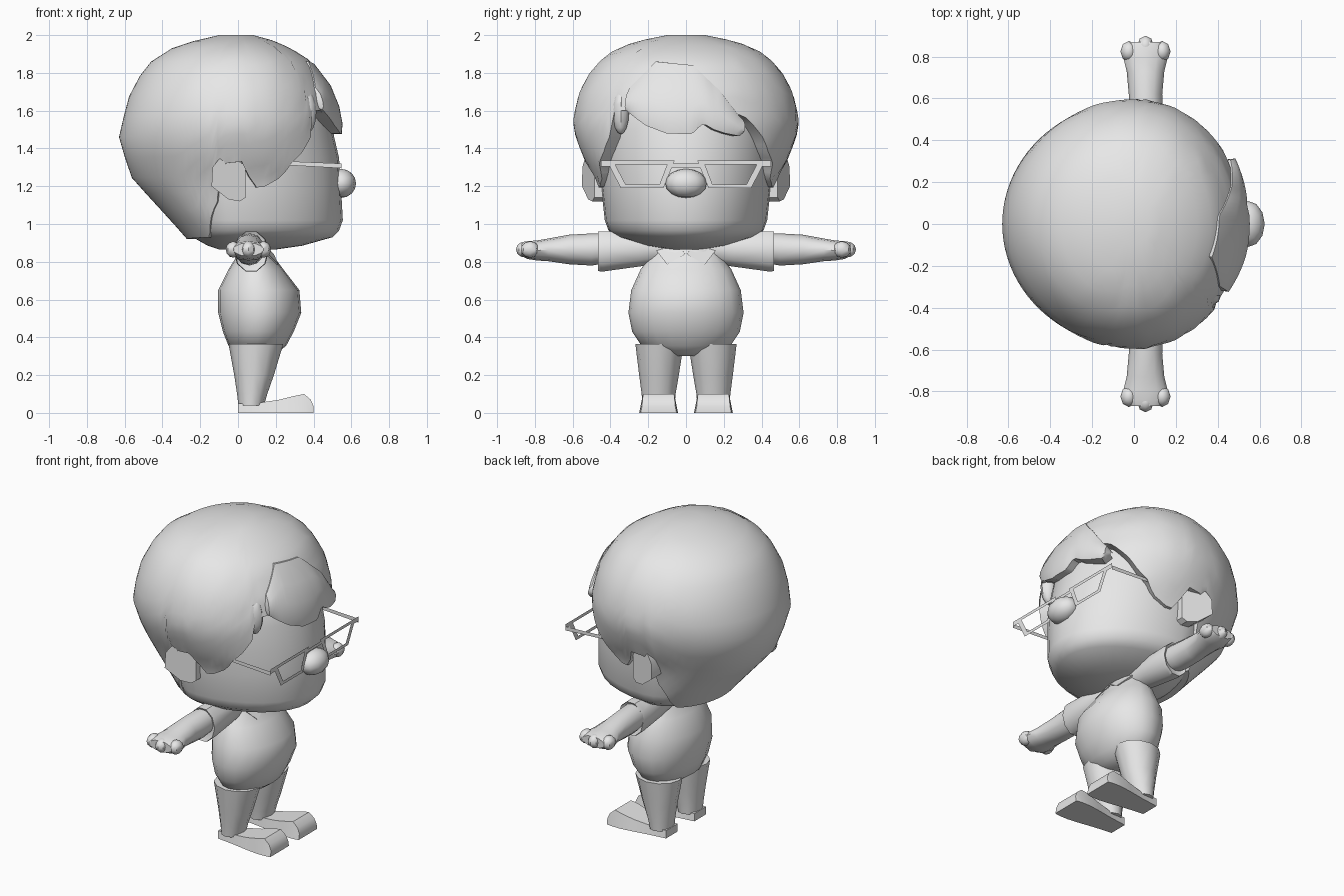
import bpy, bmesh, math
from mathutils import Vector

if "Cube" in bpy.data.objects:
    bpy.data.objects.remove(bpy.data.objects["Cube"])

grey = bpy.data.materials.new("plain grey")
grey.diffuse_color = (0.8, 0.8, 0.8, 1)
grey.use_nodes = True
grey.node_tree.nodes["Principled BSDF"].inputs["Base Color"].default_value = grey.diffuse_color


def build(name, verts, faces, weld=True):
    me = bpy.data.meshes.new(name)
    me.from_pydata([tuple(v) for v in verts], [], faces)
    bm = bmesh.new()
    bm.from_mesh(me)
    if weld:
        bmesh.ops.remove_doubles(bm, verts=bm.verts, dist=0.0005)
        bmesh.ops.recalc_face_normals(bm, faces=bm.faces)
    bm.to_mesh(me)
    bm.free()
    me.materials.append(grey)
    ob = bpy.data.objects.new(name, me)
    bpy.context.collection.objects.link(ob)
    return ob


def loft(name, rings, closed=True, caps=(True, True)):
    n = len(rings[0])
    verts = [p for r in rings for p in r]
    faces = []
    for i in range(len(rings) - 1):
        for j in range(n if closed else n - 1):
            k = (j + 1) % n
            faces.append((i * n + j, i * n + k, (i + 1) * n + k, (i + 1) * n + j))
    if caps[0]:
        faces.append(tuple(range(n))[::-1])
    if caps[1]:
        faces.append(tuple(range(len(verts) - n, len(verts))))
    return build(name, verts, faces)


def interp(table, t):
    # linear lookup in rows of (key, value, value, ...)
    if t <= table[0][0]:
        return table[0][1:]
    for a, b in zip(table, table[1:]):
        if t <= b[0]:
            f = (t - a[0]) / (b[0] - a[0])
            return [u + (v - u) * f for u, v in zip(a[1:], b[1:])]
    return table[-1][1:]


def circle(n, fn):
    return [fn(math.cos(2 * math.pi * i / n), math.sin(2 * math.pi * i / n)) for i in range(n)]


def level(z, xb, xf, ry, n):
    # horizontal ring with separate back and front depth
    return circle(n, lambda c, s: (c * (xf if c > 0 else -xb), s * ry, z))


def blob(name, loc, radii, seg=12, rings=8):
    rows = []
    for i in range(rings + 1):
        a = math.pi * i / rings
        rows.append(circle(seg, lambda c, s: (loc[0] + radii[0] * c * math.sin(a),
                                              loc[1] + radii[1] * s * math.sin(a),
                                              loc[2] - radii[2] * math.cos(a))))
    return loft(name, rows, caps=(False, False))


# Head: rounded jaw, upper part hidden in the hair
FACE = [(.865, -.1, .2, .1), (.885, -.16, .34, .22), (.93, -.24, .5, .36), (.965, -.27, .535, .41),
        (1.02, -.3, .555, .43), (1.2, -.4, .545, .45), (1.35, -.42, .535, .46),
        (1.5, -.42, .5, .46), (1.65, -.4, .46, .44), (1.75, -.3, .35, .35)]
loft("head", [level(*r, 32) for r in FACE])

# Hair shell: depth and width by height, hem height by angle
HAIR = [(.92, .27, .5, .37), (1.0, .34, .56, .425), (1.24, .56, .57, .48), (1.32, .59, .565, .53),
        (1.46, .63, .535, .585), (1.55, .61, .525, .6), (1.7, .57, .49, .565), (1.8, .51, .43, .51),
        (1.86, .46, .39, .46), (1.93, .35, .28, .37), (1.97, .23, .19, .25), (2.0, .1, .08, .1)]
HEM = [(0, 1.58), (30, 1.58), (36, 1.53), (45, 1.45), (52, 1.38), (60, 1.32), (66, 1.25), (79, 1.18),
       (84, 1.25), (88, 1.33), (99, 1.32), (104, 1.12), (112, 1.04), (122, .93), (180, .92)]


def hair_point(deg, z, k=1.0):
    xb, xf, ry = interp(HAIR, z)
    c, s = math.cos(math.radians(deg)), math.sin(math.radians(deg))
    return (k * c * (xf if c > 0 else xb), k * s * ry, z)


N = 90
STEPS = [0, .06, .14, .22, .3, .4, .5, .6, .7, .8, .87, .935, .97, 1]
rows = []
for i, f in enumerate([0] + STEPS):
    row = []
    for j in range(N):
        d = j * 360 / N
        side = d if d <= 180 else 360 - d
        hem = interp(HEM, side)[0]
        if 318 < d < 330:
            hem = 1.6
        row.append(hair_point(d, hem + (2.0 - hem) * f, .84 if i == 0 else 1))
    rows.append(row)
loft("hair", rows, caps=(False, True))

# Swept fringe lying over the forehead
LOW = [(-34, 1.62), (-27, 1.57), (-20, 1.52), (-10, 1.48), (3, 1.475), (7, 1.52), (9, 1.53),
       (14, 1.5), (20, 1.48), (28, 1.465), (32, 1.5)]
HIGH = [(-34, 1.7), (-20, 1.86), (5, 1.84), (18, 1.71), (28, 1.57), (32, 1.53)]
angles = [-34 + 2 * i for i in range(34)]
rows = []
for f, k in [(0, .88), (0, 1.03), (.15, 1.05), (.4, 1.055), (.7, 1.045), (1, 1.015), (1, .95)]:
    row = []
    for d in angles:
        a, b = interp(LOW, d)[0], interp(HIGH, d)[0]
        edge = .93 if d in (angles[0], angles[-1]) else 1
        row.append(hair_point(d, a + (b - a) * f, k * edge))
    rows.append(row)
loft("fringe", rows, closed=False, caps=(False, False))
blob("side_tuft", (.36, -.345, 1.59), (.055, .045, .115), 10, 8)

# Nose
blob("nose", (.545, 0, 1.215), (.08, .11, .077))

# Torso
TORSO = [(.3, .05, .17, .07), (.32, 0, .21, .15), (.355, -.05, .255, .235), (.43, -.08, .295, .285),
         (.53, -.105, .335, .305), (.65, -.105, .325, .29), (.76, -.05, .24, .24),
         (.84, 0, .18, .18), (.93, .03, .14, .12)]
loft("torso", [circle(20, lambda c, s: ((xb + xf) / 2 + c * (xf - xb) / 2, s * ry, z))
               for z, xb, xf, ry in TORSO])

EAR = [(-.14, 1.2), (-.135, 1.3), (-.1, 1.345), (-.03, 1.35), (.04, 1.31), (.04, 1.14), (.01, 1.12), (-.05, 1.13)]
ARM = [(.38, .065, .875, .075, .075), (.5, .06, .865, .08, .085), (.62, .055, .865, .08, .078),
       (.73, .055, .863, .09, .06), (.79, .055, .86, .105, .053), (.84, .055, .862, .105, .047),
       (.87, .055, .865, .08, .035)]
SLEEVE = [(.12, .07, .87, .07, .08), (.25, .07, .865, .085, .095), (.44, .07, .855, .093, .112),
          (.465, .07, .855, .088, .11), (.45, .065, .86, .07, .08)]
SHOE = [(0, .06, .06, .05), (.12, .075, .06, .055), (.22, .092, .075, .07), (.3, .103, .085, .09),
        (.35, .103, .082, .1), (.385, .1, .085, .07), (.4, .095, .088, .035)]
LENS_OUT = [(.06, 1.335), (.42, 1.335), (.345, 1.19), (.12, 1.19)]
LENS_IN = [(.1, 1.315), (.375, 1.315), (.32, 1.21), (.14, 1.21)]

for side, tag in ((-1, "right"), (1, "left")):
    # Ear plate, flaring towards the back
    loft(tag + "_ear", [[(x, side * .41, z) for x, z in EAR],
                        [(x, side * (.5 - .36 * x), z) for x, z in EAR]])
    # Sleeve, arm and three stubby fingers
    for name, table, n in (("sleeve", SLEEVE, 10), ("arm", ARM, 12)):
        loft(f"{tag}_{name}", [circle(n, lambda c, s: (cx + rx * c, side * y, cz + rz * s))
                               for y, cx, cz, rx, rz in table])
    for i, (x, y) in enumerate(((-.025, .825), (.055, .85), (.135, .825))):
        blob(f"{tag}_finger_{i + 1}", (x, side * y, .865), (.04, .05, .043), 8, 6)
    # Trouser leg, tapering to the ankle
    LEG = [(.04, .07, .145, .068, .085), (.1, .075, .145, .08, .09),
           (.2, .085, .143, .105, .105), (.365, .095, .14, .145, .128)]
    loft(tag + "_leg", [circle(12, lambda c, s: (cx + rx * c, side * (cy + ry * s), z))
                        for z, cx, cy, rx, ry in LEG])
    # Shoe with a flat sole and raised toe
    loft(tag + "_shoe", [[(x, side * .145 - w, 0), (x, side * .145 + w, 0),
                          (x, side * .145 + t, h), (x, side * .145 - t, h)]
                         for x, w, t, h in SHOE])
    # Collar flap
    flap = [(.19, .005, .84), (.215, .1, .785), (.13, .165, .87), (.13, .05, .9)]
    back = [(x - .03, y, z + .005) for x, y, z in flap]
    loft(tag + "_collar", [[(x, side * y, z) for x, y, z in r] for r in (back, flap)])
    # Flat spectacle rim, hinge tab and temple
    X = .548
    loft(tag + "_rim", [[(X, side * y, z) for y, z in r] for r in (LENS_OUT, LENS_IN)],
         caps=(False, False))
    build(tag + "_hinge", [(X, side * y, z) for y, z in
                           ((.4, 1.305), (.45, 1.305), (.45, 1.335), (.4, 1.335))], [(0, 1, 2, 3)])
    build(tag + "_temple", [(x, side * .45, z) for x, z in
                            ((X, 1.295), (X, 1.32), (.2, 1.335), (.2, 1.315))], [(0, 1, 2, 3)])

# Spectacle bridge
build("bridge", [(.548, y, z) for y, z in ((-.08, 1.3), (.08, 1.3), (.07, 1.32), (-.07, 1.32))],
      [(0, 1, 2, 3)])

# Smooth shading with crisp edges
bpy.ops.object.select_all(action='SELECT')
bpy.context.view_layer.objects.active = bpy.data.objects["head"]
bpy.ops.object.shade_smooth_by_angle(angle=math.radians(40))
